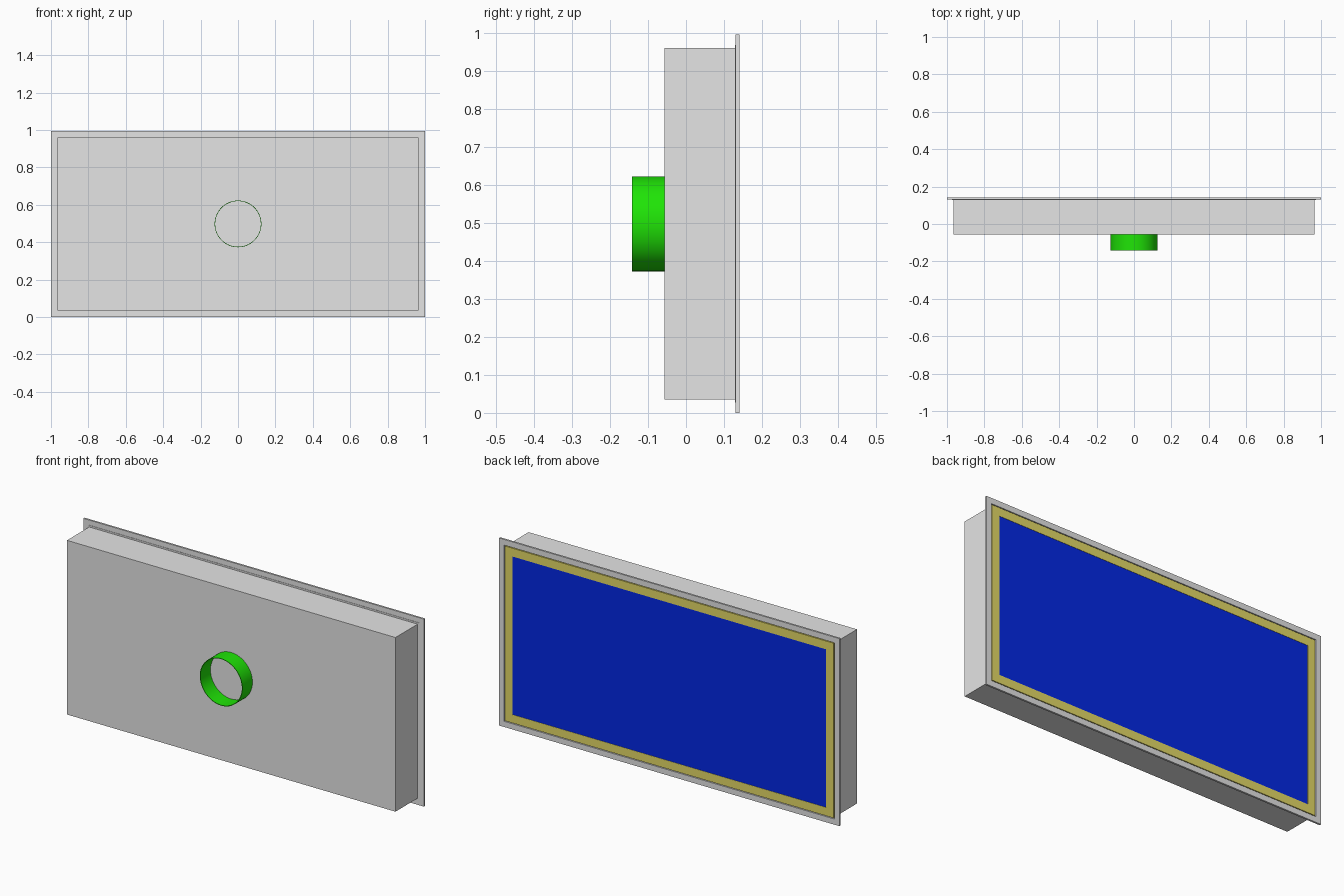
import bpy
import bmesh
from math import pi
from mathutils import Matrix

cube = bpy.data.objects.get("Cube")
if cube:
    bpy.data.objects.remove(cube, do_unlink=True)

MID_Z = 0.498


def material(name, rgb):
    mat = bpy.data.materials.new(name)
    mat.use_nodes = True
    mat.diffuse_color = (*rgb, 1)
    mat.node_tree.nodes["Principled BSDF"].inputs["Base Color"].default_value = (*rgb, 1)
    return mat


grey = material("light grey metal", (0.78, 0.78, 0.78))
yellow = material("yellow seal", (0.78, 0.7, 0.135))
blue = material("blue filter", (0.001, 0.021, 0.78))
green = material("green collar", (0.014, 0.78, 0.002))


def add_object(name, bm, mat):
    bmesh.ops.recalc_face_normals(bm, faces=bm.faces)
    mesh = bpy.data.meshes.new(name)
    bm.to_mesh(mesh)
    bm.free()
    mesh.materials.append(mat)
    obj = bpy.data.objects.new(name, mesh)
    bpy.context.collection.objects.link(obj)
    return obj


def box(name, half_x, half_z, y0, y1, mat):
    bm = bmesh.new()
    bmesh.ops.create_cube(bm, size=1)
    bmesh.ops.scale(bm, vec=(2 * half_x, y1 - y0, 2 * half_z), verts=bm.verts)
    bmesh.ops.translate(bm, vec=(0, (y0 + y1) / 2, MID_Z), verts=bm.verts)
    return add_object(name, bm, mat)


def frame(name, outer, width, y0, y1, mat):
    """Rectangular ring: outer half sizes, border width and depth range."""
    bm = bmesh.new()
    corners = [(-1, -1), (1, -1), (1, 1), (-1, 1)]
    loops = [[bm.verts.new((sx * (outer[0] - w), y, MID_Z + sz * (outer[1] - w)))
              for sx, sz in corners]
             for w, y in ((0, y0), (0, y1), (width, y1), (width, y0))]
    for a, b in zip(loops, loops[1:] + loops[:1]):
        for i in range(4):
            j = (i + 1) % 4
            bm.faces.new((a[i], a[j], b[j], b[i]))
    return add_object(name, bm, mat)


def tube(name, radius, wall, y0, y1, mat):
    """Open tube along y, spun from a thin rectangular section."""
    bm = bmesh.new()
    section = [bm.verts.new((r, y, MID_Z)) for r, y in
               ((radius, y0), (radius, y1), (radius - wall, y1), (radius - wall, y0))]
    edges = [bm.edges.new((section[i - 1], section[i])) for i in range(4)]
    bmesh.ops.spin(bm, geom=section + edges, cent=(0, 0, MID_Z), axis=(0, 1, 0),
                   angle=2 * pi, steps=64, use_merge=True)
    bmesh.ops.remove_doubles(bm, verts=bm.verts, dist=0.0005)
    return add_object(name, bm, mat)


# Housing and mounting flange with a small stepped lip
box("housing", 0.965, 0.4625, -0.057, 0.131, grey)
frame("flange", (1.0, 0.498), 0.03, 0.131, 0.141, grey)
frame("flange_lip", (0.973, 0.471), 0.012, 0.129, 0.133, grey)

# Seal border and filter panel on the back
frame("filter_seal", (0.966, 0.464), 0.044, 0.13, 0.1405, yellow)
box("filter_panel", 0.924, 0.422, 0.13, 0.139, blue)

# Open thin-walled duct collar on the front
collar = tube("duct_collar", 0.125, 0.003, -0.142, -0.057, green)
bpy.context.view_layer.objects.active = collar
collar.select_set(True)
bpy.ops.object.shade_smooth_by_angle()
